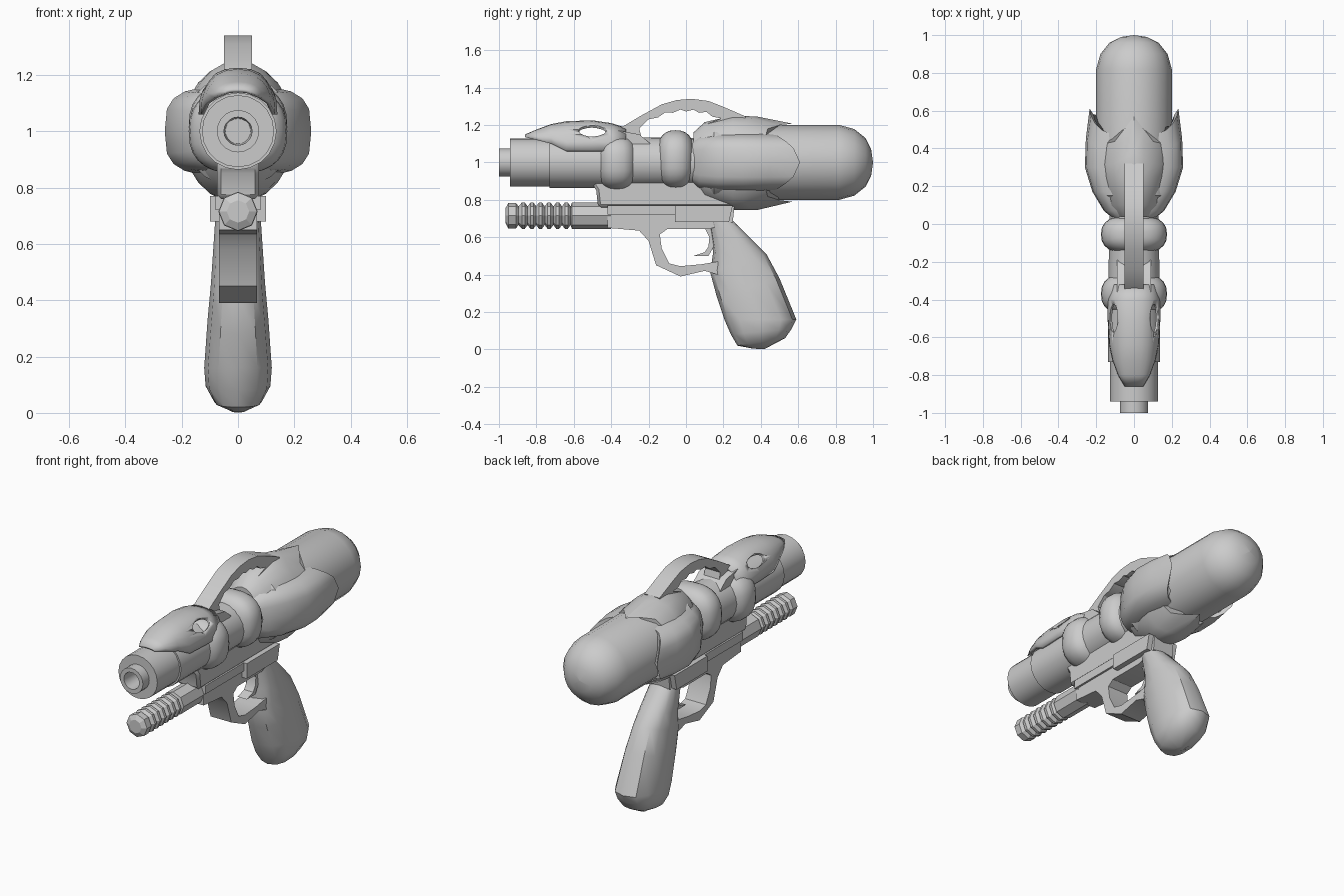
import bpy, bmesh, math
from mathutils import Vector

cube = bpy.data.objects.get("Cube")
if cube:
    bpy.data.objects.remove(cube, do_unlink=True)

grey = bpy.data.materials.new("light_grey")
grey.use_nodes = True
grey.diffuse_color = (0.6, 0.6, 0.6, 1)
grey.node_tree.nodes["Principled BSDF"].inputs["Base Color"].default_value = (0.6, 0.6, 0.6, 1)


def finish(name, bm, angle=35):
    bmesh.ops.remove_doubles(bm, verts=bm.verts, dist=0.0005)
    bmesh.ops.recalc_face_normals(bm, faces=bm.faces)
    mesh = bpy.data.meshes.new(name)
    bm.to_mesh(mesh)
    bm.free()
    mesh.materials.append(grey)
    obj = bpy.data.objects.new(name, mesh)
    bpy.context.collection.objects.link(obj)
    bpy.ops.object.select_all(action='DESELECT')
    obj.select_set(True)
    bpy.context.view_layer.objects.active = obj
    bpy.ops.object.shade_smooth_by_angle(angle=math.radians(angle))
    return obj


def power(v, p):
    return math.copysign(abs(v) ** p, v)


def oval(top, bottom, w, n=16, p=1.0, arc=False):
    """Section spanning two (y, z) points, with half width w in x."""
    cy, cz = (top[0] + bottom[0]) / 2, (top[1] + bottom[1]) / 2
    hy, hz = top[0] - cy, top[1] - cz
    if arc:
        cy, cz, hy, hz = bottom[0], bottom[1], top[0] - bottom[0], top[1] - bottom[1]
        angles = [math.pi * (i / n - 0.5) for i in range(n + 1)]
    else:
        angles = [2 * math.pi * i / n for i in range(n)]
    return [Vector((w * power(math.sin(t), p), cy + hy * power(math.cos(t), p),
                    cz + hz * power(math.cos(t), p))) for t in angles]


def loft(name, rings, closed=True, angle=35):
    bm = bmesh.new()
    rows = [[bm.verts.new(v) for v in ring] for ring in rings]
    n = len(rows[0])
    for a, b in zip(rows, rows[1:]):
        for i in range(n if closed else n - 1):
            j = (i + 1) % n
            bm.faces.new((a[i], a[j], b[j], b[i]))
    if closed:
        bm.faces.new(rows[0])
        bm.faces.new(rows[-1])
    return finish(name, bm, angle)


def lathe(name, profile, z, n=20, angle=35):
    return loft(name, [oval((y, z + r), (y, z - r), r, n) for y, r in profile], angle=angle)


def plate(name, outline, w, bevel=0.0):
    bm = bmesh.new()
    face = bm.faces.new([bm.verts.new((-w, y, z)) for y, z in outline])
    out = bmesh.ops.extrude_face_region(bm, geom=[face])
    moved = [v for v in out["geom"] if isinstance(v, bmesh.types.BMVert)]
    bmesh.ops.translate(bm, verts=moved, vec=(2 * w, 0, 0))
    obj = finish(name, bm, 30)
    if bevel:
        mod = obj.modifiers.new("soft_edges", 'BEVEL')
        mod.width, mod.segments = bevel, 1
    return obj


def ball(name, centre, size, p=1.0):
    bm = bmesh.new()
    bmesh.ops.create_uvsphere(bm, u_segments=24, v_segments=14, radius=1)
    for v in bm.verts:
        v.co = Vector([c + s * power(k, p) for c, s, k in zip(centre, size, v.co)])
    return finish(name, bm, 45)


# Barrel with hollow nozzle
lathe("barrel", [(-0.85, 0.045), (-1, 0.05), (-1, 0.075), (-0.94, 0.075), (-0.94, 0.128),
                 (-0.73, 0.128), (-0.73, 0.137), (-0.45, 0.137), (0.1, 0.13)], 1.0)

# Water tank with domed end
lathe("tank", [(0.1, 0.15), (0.15, 0.2), (0.82, 0.2), (0.9, 0.178), (0.96, 0.13),
               (0.99, 0.07), (1.0, 0.0005)], 1.0)

# Swollen chambers
ball("front_chamber", (0, -0.37, 1.0), (0.175, 0.115, 0.15), 0.8)
ball("middle_chamber", (0, -0.055, 1.015), (0.175, 0.105, 0.157), 0.8)

# Barrel shroud: thin arched shell with two slots
rows = [(-0.86, 1.15, 1.135, 0.05), (-0.8, 1.175, 1.12, 0.085), (-0.72, 1.205, 1.1, 0.115),
        (-0.64, 1.22, 1.06, 0.132), (-0.5, 1.225, 1.06, 0.14), (-0.4, 1.21, 1.06, 0.14),
        (-0.32, 1.185, 1.09, 0.11)]
shroud = loft("barrel_shroud", [oval((y, t), (y, b), w, 12, 0.85, True) for y, t, b, w in rows], False)
mod = shroud.modifiers.new("thickness", 'SOLIDIFY')
mod.thickness, mod.offset = 0.014, -1
cutters = []
for side in (-1, 1):
    cutter = ball("slot_cutter", (side * 0.105, -0.5, 1.165), (0.03, 0.075, 0.04))
    cutter.hide_render = True
    cutters.append(cutter)
    mod = shroud.modifiers.new("slot", 'BOOLEAN')
    mod.operation, mod.object = 'DIFFERENCE', cutter
bpy.context.view_layer.objects.active = shroud
for mod in list(shroud.modifiers):
    bpy.ops.object.modifier_apply(modifier=mod.name)
for cutter in cutters:
    bpy.data.objects.remove(cutter, do_unlink=True)

# Tank cover with a pointed spine over the tank
rows = [(0.04, 1.16, 0.87, 0.1), (0.1, 1.215, 0.8, 0.15), (0.25, 1.25, 0.745, 0.185),
        (0.38, 1.245, 0.745, 0.2), (0.57, 1.207, 0.79, 0.205)]
rings = [oval((y, t), (y, b), w, 24) for y, t, b, w in rows]
for v in rings[-1]:
    v.y -= 1.3 * min(abs(v.x), 0.11)
for v in rings[-2]:
    v.y -= 0.6 * min(abs(v.x), 0.11)
loft("tank_cover", rings)

# Side pods with swept rear edge
rows = [(0.03, 0.11, 0.11), (0.07, 0.14, 0.16), (0.17, 0.155, 0.22), (0.3, 0.16, 0.26),
        (0.45, 0.16, 0.255), (0.61, 0.155, 0.235), (0.58, 0.14, 0.215)]
rings = [oval((y, 1 + h), (y, 1 - h), w, 20, 0.6) for y, h, w in rows]
for ring, sweep in ((rings[4], 2), (rings[5], 6), (rings[6], 6)):
    for v in ring:
        v.y -= sweep * (v.z - 1) ** 2
loft("side_pods", rings)

# Carrying handle with finger scallops
plate("carry_handle", [(-0.36, 1.16), (-0.34, 1.19), (-0.24, 1.25), (-0.13, 1.31), (-0.05, 1.333),
                       (0.03, 1.34), (0.12, 1.328), (0.2, 1.297), (0.32, 1.245), (0.3, 1.2),
                       (0.1, 1.2), (0.19, 1.235), (0.14, 1.245), (0.11, 1.27), (0.07, 1.265),
                       (0.04, 1.282), (0, 1.272), (-0.03, 1.282), (-0.07, 1.265), (-0.11, 1.268),
                       (-0.15, 1.24), (-0.2, 1.23), (-0.25, 1.18), (-0.24, 1.14)], 0.05)
plate("handle_bracket", [(-0.36, 1.17), (-0.25, 1.15), (-0.19, 1.1), (-0.36, 1.05)], 0.09)

# Central body and lower frame with trigger guard
plate("body", [(-0.5, 0.88), (-0.48, 0.85), (-0.47, 0.76), (0.26, 0.76), (0.3, 0.86),
               (0.1, 1.08), (-0.4, 1.08)], 0.075, 0.015)
plate("frame_and_guard", [(-0.42, 0.775), (-0.42, 0.65), (-0.25, 0.635), (-0.2, 0.58), (-0.16, 0.45),
                          (-0.03, 0.39), (0.1, 0.42), (0.17, 0.4), (0.17, 0.47), (0.08, 0.455),
                          (-0.03, 0.445), (-0.09, 0.46), (-0.13, 0.54), (-0.14, 0.615), (-0.1, 0.643),
                          (0.12, 0.643), (0.25, 0.68), (0.26, 0.775)], 0.068)
plate("frame_rail", [(-0.42, 0.72), (0.1, 0.72), (0.1, 0.77), (-0.42, 0.77)], 0.08)
plate("frame_block", [(-0.06, 0.68), (0.23, 0.68), (0.25, 0.77), (-0.06, 0.77)], 0.1)
plate("trigger", [(0.1, 0.65), (0.125, 0.6), (0.12, 0.55), (0.1, 0.52), (0.04, 0.5),
                  (0.12, 0.5), (0.155, 0.56), (0.15, 0.65)], 0.03)

# Ridged pump slide
profile = [(-0.965, 0.04), (-0.95, 0.068), (-0.91, 0.068), (-0.895, 0.05)]
for i in range(6):
    y = -0.87 + i * 0.046
    profile += [(y - 0.008, 0.07), (y + 0.008, 0.07), (y + 0.023, 0.05)]
profile += [(-0.61, 0.07), (-0.4, 0.07)]
lathe("pump_slide", profile, 0.715, 8, 20)

# Grip
rows = [((0.12, 0.7), (0.24, 0.7), 0.08), ((0.145, 0.52), (0.36, 0.58), 0.09),
        ((0.13, 0.41), (0.43, 0.51), 0.096), ((0.165, 0.28), (0.5, 0.38), 0.108),
        ((0.205, 0.16), (0.59, 0.16), 0.12), ((0.24, 0.08), (0.565, 0.11), 0.115),
        ((0.275, 0.02), (0.53, 0.06), 0.085), ((0.36, 0.004), (0.42, 0.002), 0.02)]
loft("grip", [oval(a, b, w, 12, 0.8) for a, b, w in rows], angle=40)
